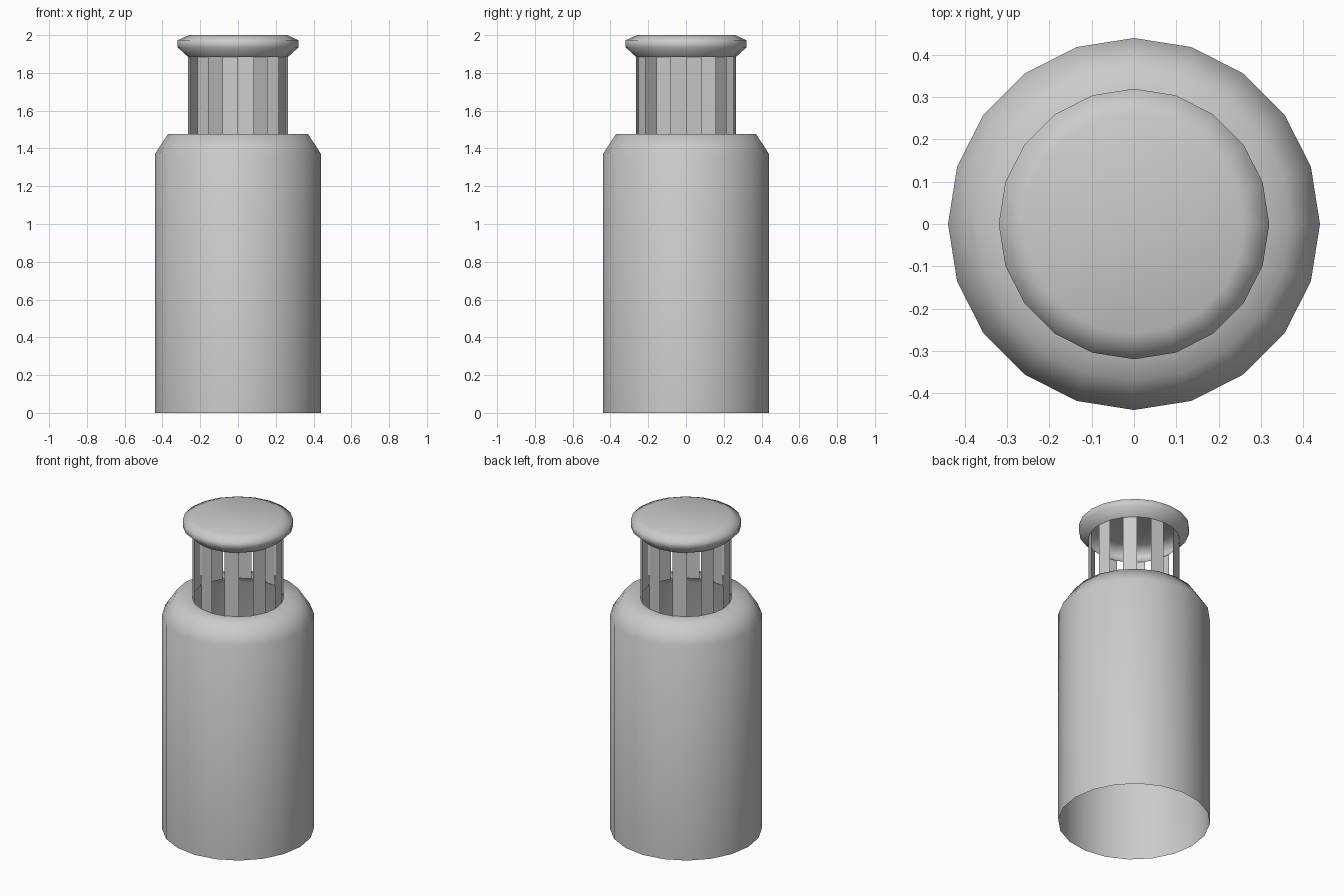
import bpy, bmesh, math

if "Cube" in bpy.data.objects:
    bpy.data.objects.remove(bpy.data.objects["Cube"])

SIDES = 20


def revolve(name, profile, keep=lambda i: True, cap_top=False):
    """Turn a (radius, z) profile around z, keeping only the chosen side strips."""
    bm = bmesh.new()
    rings = []
    for r, z in profile:
        rings.append([bm.verts.new((r * math.cos(2 * math.pi * i / SIDES),
                                    r * math.sin(2 * math.pi * i / SIDES), z))
                      for i in range(SIDES)])
    for low, high in zip(rings, rings[1:]):
        for i in range(SIDES):
            if keep(i):
                j = (i + 1) % SIDES
                bm.faces.new((low[i], low[j], high[j], high[i]))
    if cap_top:
        bm.faces.new(rings[-1])
    for f in bm.faces:
        f.smooth = True
    mesh = bpy.data.meshes.new(name)
    bm.to_mesh(mesh)
    bm.free()
    obj = bpy.data.objects.new(name, mesh)
    bpy.context.collection.objects.link(obj)
    return obj


# Open-bottomed body with sloped shoulder and a round opening on top
revolve("body", [(0.44, 0), (0.44, 1.37), (0.37, 1.477), (0.265, 1.477)])

# Neck cage: every second strip of the cylinder is a bar
revolve("neck_bars", [(0.265, 1.477), (0.265, 1.885)], keep=lambda i: i % 2 == 0)

# Hollow cap with bevelled rim
revolve("cap", [(0.265, 1.885), (0.32, 1.935), (0.32, 1.973), (0.26, 2.0)], cap_top=True)
